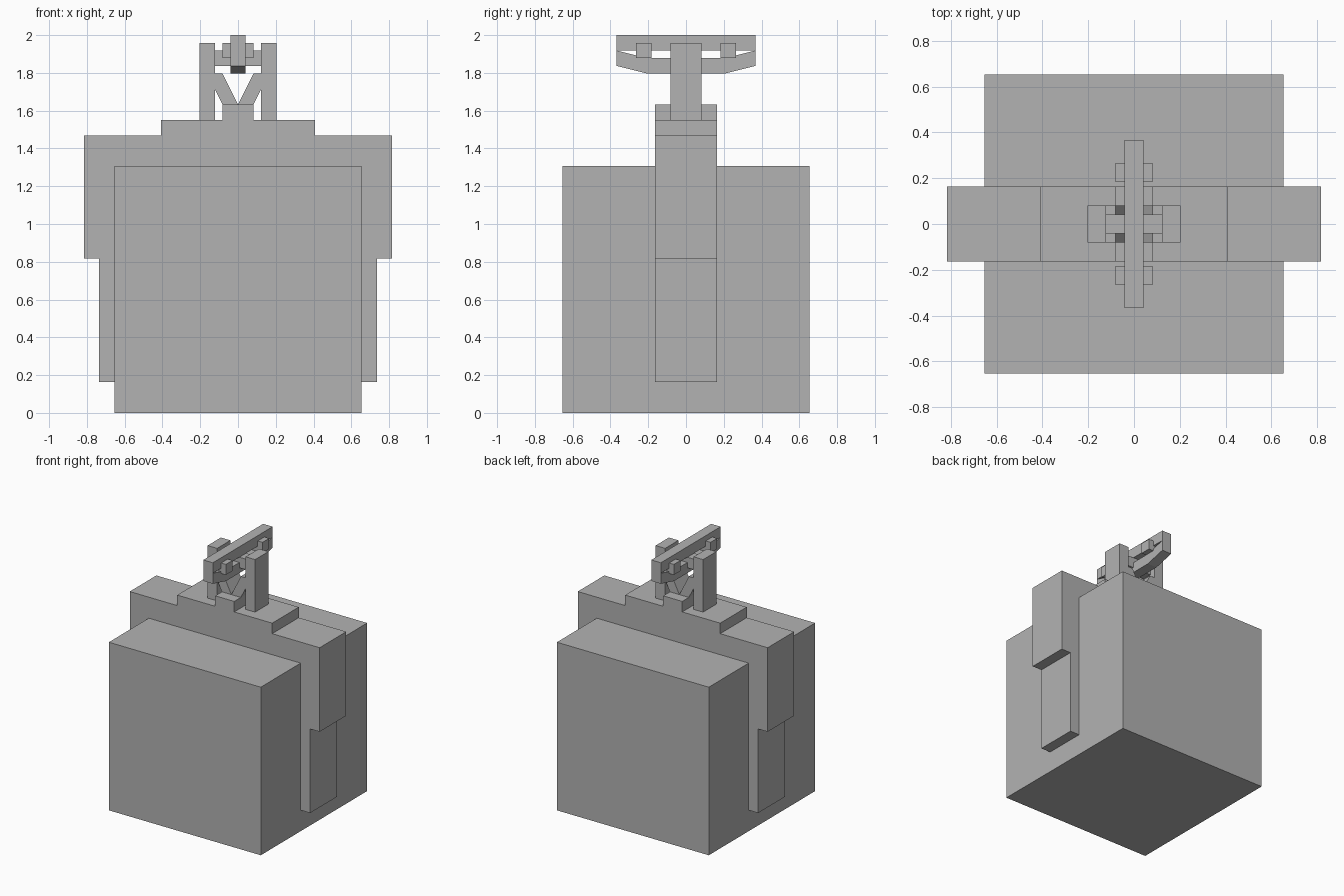
import bpy
import bmesh
from mathutils import Vector

cube = bpy.data.objects.get("Cube")
if cube:
    bpy.data.objects.remove(cube, do_unlink=True)

# Every dimension is a multiple of one module
U = 2 / 24.5

grey = bpy.data.materials.new("Plain grey")
grey.use_nodes = True
color = (0.448, 0.448, 0.448, 1)
grey.diffuse_color = color
grey.node_tree.nodes["Principled BSDF"].inputs["Base Color"].default_value = color


def prism(name, outline, axis, low, high):
    """Extrude an outline (in modules) along x or y, from low to high."""
    def place(a, b, depth):
        point = (depth, a, b) if axis == "x" else (a, depth, b)
        return Vector(point) * U

    bm = bmesh.new()
    face = bm.faces.new([bm.verts.new(place(a, b, low)) for a, b in outline])
    grown = bmesh.ops.extrude_face_region(bm, geom=[face])
    moved = [v for v in grown["geom"] if isinstance(v, bmesh.types.BMVert)]
    bmesh.ops.translate(bm, verts=moved, vec=place(0, 0, high - low))
    bmesh.ops.recalc_face_normals(bm, faces=bm.faces)
    mesh = bpy.data.meshes.new(name)
    bm.to_mesh(mesh)
    bm.free()
    mesh.materials.append(grey)
    obj = bpy.data.objects.new(name, mesh)
    bpy.context.collection.objects.link(obj)
    return obj


def box(name, x, y, z):
    """Box from (low, high) ranges in modules."""
    outline = [(x[0], z[0]), (x[1], z[0]), (x[1], z[1]), (x[0], z[1])]
    return prism(name, outline, "y", *y)


def mirrored(points):
    """Complete a half outline by reflecting it across the centre."""
    return points + [(-a, b) for a, b in reversed(points)]


# Main block
box("main_block", (-8, 8), (-8, 8), (0, 16))

# Stepped strap wrapped over the block, with the pedestal on top
strap = [(9, 2), (9, 10), (10, 10), (10, 18), (5, 18), (5, 19), (1, 19), (1, 20)]
prism("strap", mirrored(strap), "y", -2, 2)

# Side posts and slanted braces
for side, s in (("left", 1), ("right", -1)):
    box(side + "_post", sorted((1.5 * s, 2.5 * s)), (-1, 1), (19, 24))
    brace = [(0, 20), (1, 20), (1.5, 21), (1.5, 22), (1, 22)]
    prism(side + "_brace", [(a * s, b) for a, b in brace], "y", -1, 1)

# Axle between the posts
box("axle", (-1.5, 1.5), (-0.5, 0.5), (22.5, 23.5))

# Handle: straight top bar and a bowed lower bar
box("handle_top", (-0.5, 0.5), (-4.5, 4.5), (23.5, 24.5))
bow = [(2.5, 22), (4.5, 22.5), (4.5, 23.5), (2.5, 23)]
prism("handle_bow", mirrored(bow), "x", -0.5, 0.5)

# Cross pegs through the handle
for end, y in (("front", -2.75), ("back", 2.75)):
    box(end + "_peg", (-1, 1), (y - 0.5, y + 0.5), (23, 24))
